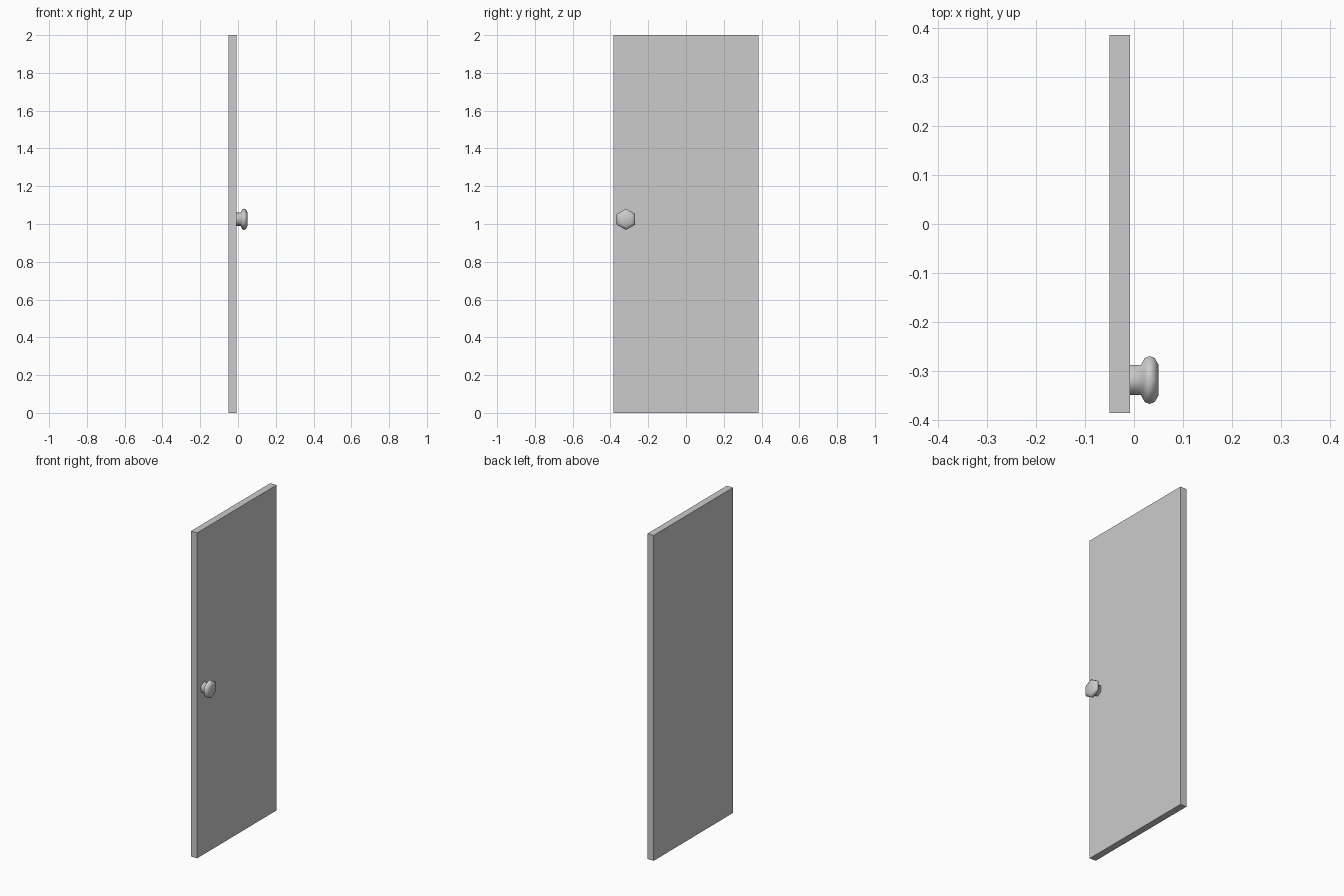
import bpy, bmesh
from math import sin, cos, pi, radians

if "Cube" in bpy.data.objects:
    bpy.data.objects.remove(bpy.data.objects["Cube"])


def add_object(name, bm):
    bmesh.ops.recalc_face_normals(bm, faces=bm.faces)
    mesh = bpy.data.meshes.new(name)
    bm.to_mesh(mesh)
    bm.free()
    obj = bpy.data.objects.new(name, mesh)
    bpy.context.collection.objects.link(obj)
    return obj


# Door panel: plain slab
bm = bmesh.new()
bmesh.ops.create_cube(bm, size=1)
bmesh.ops.scale(bm, vec=(0.042, 0.77, 2.0), verts=bm.verts)
bmesh.ops.translate(bm, vec=(-0.029, 0, 1.0), verts=bm.verts)
add_object("door_panel", bm)

# Knob: six-sided turned profile along x, as (x, corner radius)
SIDES = 6
CENTRE_Y, CENTRE_Z = -0.318, 1.025
profile = [(-0.01, 0.035), (0.014, 0.035), (0.022, 0.052),
           (0.032, 0.0563), (0.042, 0.052), (0.05, 0.036)]
bm = bmesh.new()
rings = []
for x, r in profile:
    angles = [2 * pi * i / SIDES for i in range(SIDES)]
    rings.append([bm.verts.new((x, CENTRE_Y + r * sin(a), CENTRE_Z + r * cos(a)))
                  for a in angles])
for a, b in zip(rings, rings[1:]):
    for i in range(SIDES):
        j = (i + 1) % SIDES
        bm.faces.new((a[i], a[j], b[j], b[i]))
bm.faces.new(rings[0])
bm.faces.new(rings[-1])
knob = add_object("door_knob", bm)

# Smooth shading on the knob
bpy.context.view_layer.objects.active = knob
knob.select_set(True)
bpy.ops.object.shade_smooth_by_angle(angle=radians(75))
